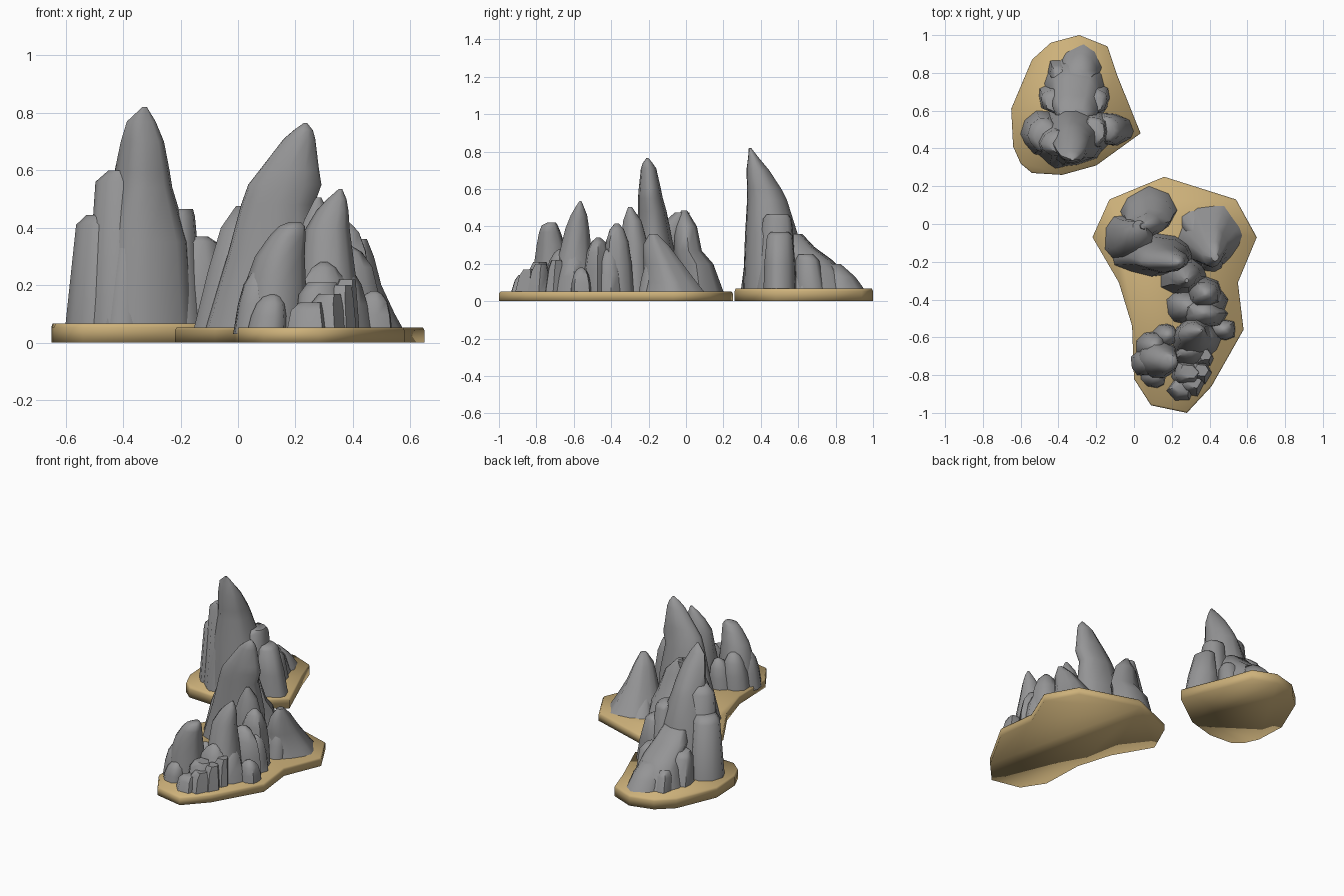
import bpy, bmesh, math, random


def material(name, rgb):
    m = bpy.data.materials.new(name)
    m.diffuse_color = (*rgb, 1)
    return m


GREY = material("rock grey", (0.30, 0.30, 0.305))
SAND = material("sand tan", (0.61, 0.44, 0.195))


def loft(name, rings, mat, angle=None):
    """Skin a closed solid through rings of equal point count."""
    bm = bmesh.new()
    vs = [[bm.verts.new(p) for p in r] for r in rings]
    n = len(vs[0])
    for a, b in zip(vs, vs[1:]):
        for i in range(n):
            j = (i + 1) % n
            bm.faces.new((a[i], a[j], b[j], b[i]))
    bm.faces.new(vs[0][::-1])
    bm.faces.new(vs[-1])
    bmesh.ops.recalc_face_normals(bm, faces=bm.faces[:])
    me = bpy.data.meshes.new(name)
    bm.to_mesh(me)
    bm.free()
    me.materials.append(mat)
    me.shade_smooth()
    if angle:
        me.set_sharp_from_angle(angle=math.radians(angle))
    ob = bpy.data.objects.new(name, me)
    bpy.context.collection.objects.link(ob)
    return ob


def base(name, outline, h):
    """Low sandy plate with a slightly softened top rim."""
    cx = sum(p[0] for p in outline) / len(outline)
    cy = sum(p[1] for p in outline) / len(outline)
    levels = ((0, 1.0), (h * 0.8, 1.0), (h, 0.985))
    loft(name, [[(cx + (x - cx) * s, cy + (y - cy) * s, z) for x, y in outline]
                for z, s in levels], SAND)


def rock(name, *rings, n=10, seed=1, rough=0.12):
    """Craggy rock: rings are (z, x, y, rx, ry); ridges run up the whole height."""
    rnd = random.Random(seed)
    ridge = [1 + rnd.uniform(-rough, rough) for _ in range(n)]
    turn = [2 * math.pi * (i + rnd.uniform(-0.2, 0.2)) / n for i in range(n)]
    loft(name, [[(x + rx * k * math.cos(a), y + ry * k * math.sin(a), z)
                 for k, a in zip(ridge, turn)] for z, x, y, rx, ry in rings],
         GREY, 55)


def knob(name, x, y, rx, ry, h, dx=0, dy=0, seed=1, n=9):
    """Blunt column with a rounded head that leans by dx, dy."""
    prof = ((0, 1.0), (0.45, 0.9), (0.75, 0.72), (0.92, 0.45), (1.0, 0.14))
    rock(name, *[(0.03 + (h - 0.03) * t, x + dx * t, y + dy * t, rx * s, ry * s)
                 for t, s in prof], seed=seed, n=n)


# Sandy bases
base("rear_base", [(-.29, 1), (-.44, .96), (-.54, .87), (-.65, .61), (-.64, .41),
                   (-.60, .32), (-.54, .27), (-.38, .26), (-.20, .31), (.035, .48),
                   (-.09, .79), (-.14, .94)], 0.067)
base("front_base", [(.16, .25), (-.13, .13), (-.22, -.07), (-.08, -.31), (-.01, -.54),
                    (0, -.82), (.09, -.96), (.28, -1), (.41, -.86), (.58, -.56),
                    (.55, -.31), (.65, -.07), (.54, .13)], 0.053)

# Rear island: leaning tower, shoulders and low tail
rock("rear_tower", (.04, -.33, .48, .19, .17), (.35, -.33, .46, .165, .14),
     (.54, -.33, .435, .105, .105), (.60, -.33, .42, .095, .09),
     (.70, -.33, .385, .075, .06), (.77, -.335, .36, .05, .027),
     (.82, -.325, .342, .008, .006), n=14, seed=3, rough=.07)
rock("rear_left_shoulder", (.04, -.49, .48, .108, .12), (.41, -.48, .47, .08, .09),
     (.445, -.465, .46, .06, .06), seed=5, rough=.06)
rock("rear_left_step", (.04, -.41, .44, .12, .13), (.56, -.41, .43, .085, .07),
     (.60, -.40, .42, .05, .04), seed=6, rough=.06)
rock("rear_front_buttress", (.04, -.40, .355, .085, .065), (.35, -.38, .38, .06, .05),
     (.55, -.36, .40, .03, .03), seed=7)
rock("rear_right_step", (.04, -.21, .49, .10, .12), (.44, -.21, .49, .062, .08),
     (.465, -.21, .49, .055, .06), seed=8, rough=.06)
rock("rear_right_shoulder", (.04, -.13, .50, .135, .09), (.20, -.13, .50, .10, .085),
     (.35, -.135, .50, .06, .07), (.37, -.14, .50, .035, .05), seed=9, rough=.06)
rock("rear_tail", (.04, -.31, .70, .17, .19), (.16, -.31, .69, .14, .15),
     (.22, -.31, .66, .125, .12), (.29, -.32, .60, .11, .085), (.36, -.32, .56, .08, .06),
     n=13, seed=10, rough=.12)
rock("rear_tail_point", (.04, -.28, .83, .12, .125), (.13, -.29, .81, .10, .085),
     (.20, -.29, .77, .06, .05), n=8, seed=11, rough=.16)
for i, (x, y, r, h) in enumerate([(-.43, .67, .08, .26), (-.20, .67, .08, .25),
                                  (-.39, .81, .075, .18)]):
    rock(f"rear_tail_block_{i}", (.04, x, y, r, r), (h - .03, x, y - .02, r * .8, r * .75),
         (h, x, y - .03, r * .5, r * .5), n=8, seed=20 + i)

# Front island: main peak and its leaning slabs
rock("main_peak", (.03, .10, -.16, .23, .115), (.30, .13, -.165, .175, .095),
     (.48, .14, -.18, .135, .075), (.55, .165, -.19, .135, .065),
     (.60, .18, -.193, .11, .058), (.71, .215, -.20, .058, .04),
     (.74, .228, -.205, .035, .025), (.765, .235, -.206, .006, .006),
     n=12, seed=31, rough=.07)
rock("main_left_slab", (.03, -.06, -.08, .105, .13), (.25, -.02, -.08, .09, .11),
     (.40, .02, -.06, .085, .08), (.475, .03, -.02, .04, .04), n=9, seed=32, rough=.06)
rock("main_back_block", (.03, .08, .07, .15, .13), (.20, .08, .05, .13, .09),
     (.27, .08, .01, .11, .07), (.40, .07, .0, .075, .055), (.485, .05, -.01, .015, .015),
     n=8, seed=33, rough=.1)
rock("main_right_spire", (.03, .26, -.28, .125, .10), (.30, .27, -.28, .085, .075),
     (.43, .28, -.29, .05, .05), (.505, .28, -.30, .01, .01), seed=34)

# East mound: concave cone with radiating ridges
rock("east_mound", (.03, .41, -.06, .18, .17), (.10, .41, -.08, .14, .135),
     (.20, .41, -.12, .092, .10), (.30, .42, -.16, .055, .065), (.36, .43, -.175, .02, .02),
     n=16, seed=41, rough=.12)
for i, (x, y, h) in enumerate([(.31, .03, .17), (.43, .05, .14), (.50, -.08, .18),
                               (.41, -.20, .25)]):
    knob(f"east_ridge_{i}", x, y, .07, .065, h, (.41 - x) * .6, (-.15 - y) * .6, 42 + i)

# Middle columns, crowded together
knob("middle_column_tall", .37, -.36, .10, .09, .415, .01, -.01, 51)
knob("middle_column_short", .36, -.47, .125, .09, .34, .01, .0, 52)
knob("middle_column_left", .27, -.44, .10, .09, .27, .02, 0, 53)
knob("middle_column_right", .43, -.41, .065, .08, .28, -.01, 0, 54)
knob("small_boulder", .475, -.56, .07, .06, .18, 0, 0, 55)

# South spire and its supports
rock("south_spire", (.03, .32, -.62, .12, .13), (.20, .315, -.60, .10, .10),
     (.39, .312, -.585, .078, .065), (.46, .33, -.575, .055, .045),
     (.50, .345, -.57, .033, .025), (.535, .357, -.565, .006, .006), seed=61, rough=.09)
knob("south_spire_flank", .39, -.62, .07, .085, .26, -.02, .02, 62)
knob("south_spire_front", .30, -.71, .10, .075, .28, 0, .04, 63)

# South-west column with stepped shoulders
rock("southwest_column", (.03, .125, -.72, .115, .115), (.20, .135, -.72, .105, .10),
     (.30, .15, -.725, .085, .08), (.37, .175, -.73, .062, .06),
     (.405, .19, -.73, .045, .045), (.42, .20, -.72, .02, .025), seed=71, rough=.07)
for i, (x, y, r, h) in enumerate([(.06, -.73, .08, .26), (.09, -.65, .085, .27),
                                  (.16, -.59, .07, .23), (.10, -.80, .07, .17)]):
    knob(f"southwest_step_{i}", x, y, r, r, h, .02, .0, 72 + i, 9)

# Low angular rubble at the south end
for i, (x, y, r, h) in enumerate([(.25, -.88, .075, .14), (.28, -.80, .09, .21),
                                  (.35, -.79, .07, .20), (.31, -.85, .07, .17),
                                  (.37, -.71, .06, .22)]):
    rock(f"south_rubble_{i}", (.03, x, y, r, r), (h * .8, x, y + .01, r * .8, r * .75),
         (h, x + .01, y + .015, r * .55, r * .5), n=6, seed=85 + i)
